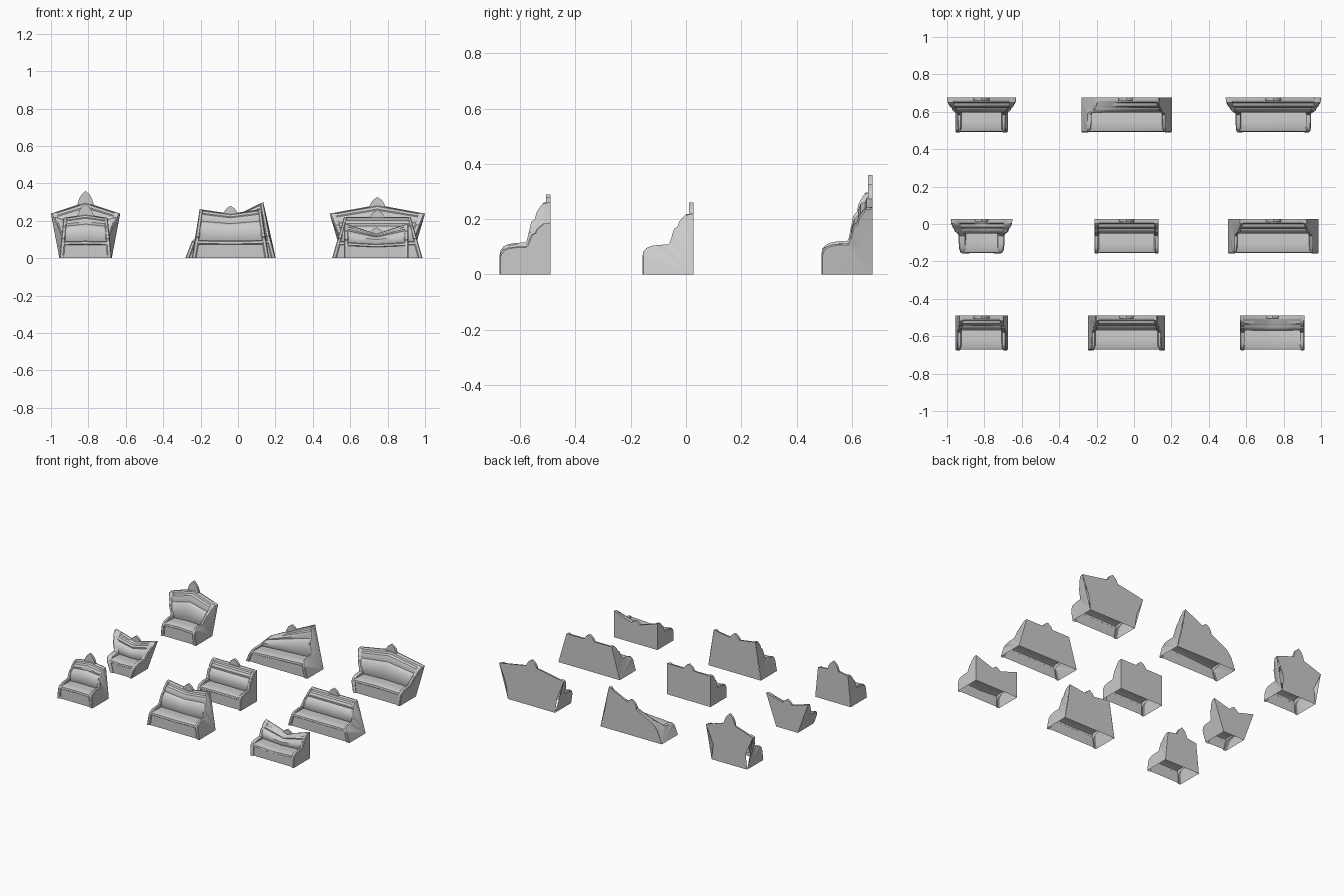
import bpy, bmesh

if "Cube" in bpy.data.objects:
    bpy.data.objects.remove(bpy.data.objects["Cube"])

D = 0.185      # bench depth
SH = 0.22      # shoulder height of the undeformed bench
AZ = 0.105     # arm height of the undeformed bench

# side profiles (distance from the front, height)
ARM = [(0, 0), (0, .065), (.004, .082), (.015, .096), (.032, .103), (.06, .107), (.094, .108),
       (.1, .116), (.107, .14), (.115, .165), (.128, .174), (.134, .192), (.148, .208),
       (.16, .219), (D, SH)]
SEAT = [(.008, 0), (.008, .07), (.003, .074), (.005, .086), (.015, .091), (.06, .091), (.13, .087)]
BACK = [(.115, .08), (.106, .1), (.107, .135), (.118, .162), (.132, .172), (.145, .174)]
RAIL = [(.135, .165), (.133, .185), (.142, .2), (.158, .205), (.163, .214), (.17, .217), (D, .217)]
PANEL = [(D, 0), (D, .05), (D, .105), (D, .16), (D, SH)]


def lerp(a, b, t):
    return a + (b - a) * t


class Bench:
    def __init__(self, name, cx, yb, base, left, right, zl, zc, zr, crest, mid=None):
        self.name, self.cx, self.yf = name, cx, yb - D
        self.base, self.left, self.right = base, left, right
        self.zl, self.zc, self.zr, self.crest, self.mid = zl, zc, zr, crest, mid

    def warp(self, u, y, z):
        # width changes with height, height changes along the width
        top = self.left if u < 0 else self.right
        m = self.mid or lerp(self.base, top, AZ / SH)
        half = lerp(self.base, m, z / AZ) if z < AZ else lerp(m, top, (z - AZ) / (SH - AZ))
        h = lerp(self.zc, self.zl if u < 0 else self.zr, abs(u))
        a = AZ * (h / SH) ** .35
        zz = z / AZ * a if z < AZ else lerp(a, h, (z - AZ) / (SH - AZ))
        return (self.cx + u * half, self.yf + y, zz)

    def finish(self, bm, part):
        bmesh.ops.recalc_face_normals(bm, faces=bm.faces)
        me = bpy.data.meshes.new(part)
        bm.to_mesh(me)
        bm.free()
        ob = bpy.data.objects.new(self.name + "_" + part, me)
        bpy.context.collection.objects.link(ob)
        bpy.context.view_layer.objects.active = ob
        ob.select_set(True)
        bpy.ops.object.shade_smooth_by_angle(angle=0.6)
        ob.select_set(False)

    def loft(self, part, stations, cap=None):
        # stations: list of (u, profile); cap = index of the station closed by a face
        bm = bmesh.new()
        rows = [[bm.verts.new(self.warp(u, y, z)) for y, z in prof] for u, prof in stations]
        for r, s in zip(rows, rows[1:]):
            for i in range(len(r) - 1):
                bm.faces.new((r[i], r[i + 1], s[i + 1], s[i]))
        if cap is not None:
            low = bm.verts.new(self.warp(stations[cap][0], D, 0))
            for a, b in zip(rows[cap], rows[cap][1:]):
                bm.faces.new((a, b, low))
        self.finish(bm, part)

    def build(self):
        # scrolled arms with rounded edges
        t = .024 / self.base
        small = [(y + .004 * (y < .16), max(0, z - .004 * (z > .07) * (y < .18))) for y, z in ARM]
        inner = [(min(D, y + .012), max(0, z - .03)) for y, z in ARM]
        for side, s in (("left_arm", -1), ("right_arm", 1)):
            self.loft(side, [(s, small), (s * (1 - t * .2), ARM), (s * (1 - t * .75), ARM),
                             (s * (1 - t), small), (s * (1 - t), inner)], cap=0)
        # seat, cushioned backrest, top rail and flat rear panel
        us = [i / 6 * (1 - t * .8) for i in range(-6, 7)]
        for part, prof in (("seat", SEAT), ("backrest", BACK), ("top_rail", RAIL)):
            self.loft(part, [(u, prof) for u in us])
        self.loft("rear_panel", [(i / 4, PANEL) for i in range(-4, 5)])
        # rounded crest ornament
        half = [(.042, -.03), (.042, .08), (.034, .42), (.022, .72), (.011, .86)]
        outline = half + [(0, 1)] + [(-x, z) for x, z in reversed(half)]
        bm = bmesh.new()
        vs = [bm.verts.new((self.cx + x, self.yf + D, self.zc - .012 + z * (self.crest + .012)))
              for x, z in outline]
        f = bm.faces.new(vs)
        ext = bmesh.ops.extrude_face_region(bm, geom=[f])["geom"]
        front = [v for v in ext if isinstance(v, bmesh.types.BMVert)]
        bmesh.ops.translate(bm, verts=front, vec=(0, -.016, 0))
        if f.is_valid is False:
            bm.faces.new(vs)
        self.finish(bm, "crest")


X1, X2, X3 = -.815, -.04, .745
Y1, Y2, Y3 = .675, .027, -.49
for b in (
    # name, x, back y, base half width, top left, top right, heights left/centre/right, crest
    Bench("star_bench", X1, Y1, .14, .185, .185, .238, .30, .238, .06, mid=.128),
    Bench("slanted_bench", X2, Y1, .242, .17, .175, .13, .215, .30, .04),
    Bench("flared_bench", X3, Y1, .185, .255, .255, .238, .285, .238, .042, mid=.202),
    Bench("small_flared_bench", X1, Y2, .085, .165, .165, .22, .175, .22, .04),
    Bench("straight_bench", X2, Y2, .172, .172, .172, .22, .22, .22, .04),
    Bench("wide_base_bench", X3, Y2, .242, .178, .178, .22, .22, .22, .04),
    Bench("small_peaked_bench", X1, Y3, .14, .118, .118, .215, .235, .215, .055),
    Bench("tall_tapered_bench", X2, Y3, .207, .165, .165, .262, .238, .262, .042),
    Bench("low_dipped_bench", X3 - .005, Y3, .172, .172, .172, .187, .13, .187, .034),
):
    b.build()
